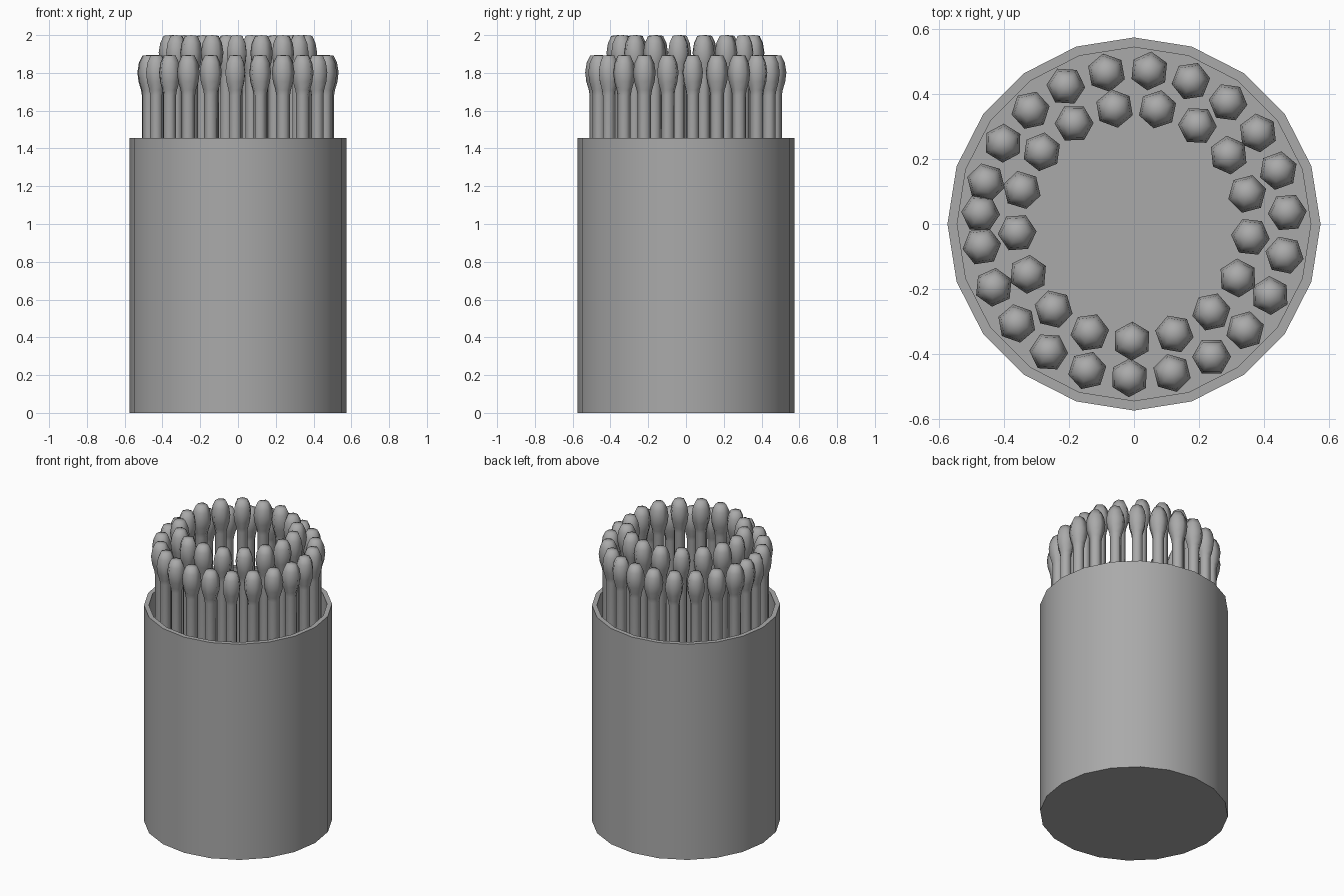
import bpy, bmesh, math

cube = bpy.data.objects.get("Cube")
if cube:
    bpy.data.objects.remove(cube, do_unlink=True)

# One plain colour throughout
grey = bpy.data.materials.new("plain grey")
grey.use_nodes = True
grey.diffuse_color = (0.4, 0.4, 0.4, 1)
grey.node_tree.nodes["Principled BSDF"].inputs["Base Color"].default_value = (0.4, 0.4, 0.4, 1)


def lathe(name, profile, sides, start=0.0):
    """Turn a (radius, height) profile around z; radius 0 makes a pole."""
    bm = bmesh.new()
    rings = []
    for r, z in profile:
        if r == 0:
            rings.append([bm.verts.new((0, 0, z))] * sides)
        else:
            angles = [start + math.tau * i / sides for i in range(sides)]
            rings.append([bm.verts.new((r * math.cos(a), r * math.sin(a), z)) for a in angles])
    for low, high in zip(rings, rings[1:]):
        for i in range(sides):
            j = (i + 1) % sides
            corners = dict.fromkeys((low[i], low[j], high[j], high[i]))
            bm.faces.new(list(corners))
    bmesh.ops.recalc_face_normals(bm, faces=bm.faces)
    mesh = bpy.data.meshes.new(name)
    bm.to_mesh(mesh)
    bm.free()
    mesh.materials.append(grey)
    return mesh


def place(name, mesh, location=(0, 0, 0), turn=0.0):
    obj = bpy.data.objects.new(name, mesh)
    bpy.context.collection.objects.link(obj)
    obj.location = location
    obj.rotation_euler.z = turn
    return obj


# Open cup with a thin wall and floor
RIM, FLOOR = 1.455, 0.03
cup = place("cup", lathe("cup", [(0, 0), (0.575, 0), (0.575, RIM), (0.545, RIM),
                                 (0.545, FLOOR), (0, FLOOR)], 20))
bpy.context.view_layer.objects.active = cup
cup.select_set(True)
bpy.ops.object.shade_smooth_by_angle(angle=math.radians(30))

# Bud outline: radius and distance from the tip
BUD = [(0, 0), (0.034, 0.004), (0.052, 0.042), (0.06, 0.092), (0.054, 0.142),
       (0.041, 0.185), (0.036, 0.215)]


def swab(name, top):
    """Six-sided stick with a bud at both ends, standing on the cup floor."""
    lower = [(r, FLOOR + d) for r, d in BUD]
    upper = [(r, top - d) for r, d in reversed(BUD)]
    mesh = lathe(name, lower + upper, 6)
    mesh.shade_smooth()
    return mesh


def ring(name, mesh, radius, angles):
    for i, degrees in enumerate(angles):
        a = math.radians(degrees)
        place(f"{name}_{i + 1}", mesh, (radius * math.cos(a), radius * math.sin(a), 0), a)


# Outer ring has one extra swab squeezed into the closing gap
outer_angles = [164.3 - 16 * i for i in range(22)] + [176]
ring("outer_swab", swab("outer_swab", 1.895), 0.474, outer_angles)
ring("inner_swab", swab("inner_swab", 2.0), 0.361, [78.4 - 360 * i / 17 for i in range(17)])
